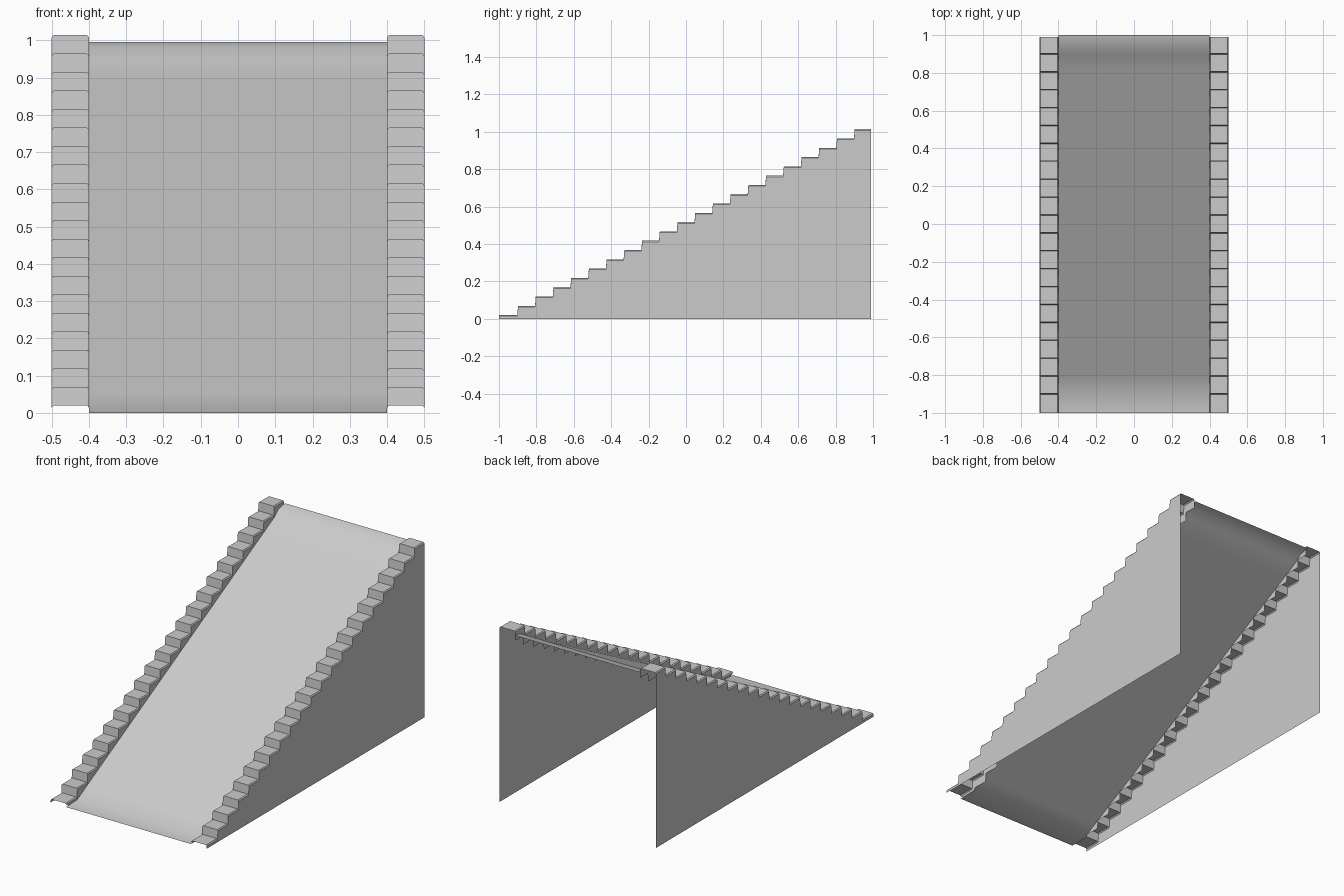
import bpy

if "Cube" in bpy.data.objects:
    bpy.data.objects.remove(bpy.data.objects["Cube"])

# One plain stone grey for the whole ramp
grey = bpy.data.materials.new("stone_grey")
grey.use_nodes = True
COLOR = (0.6, 0.6, 0.6, 1)
grey.diffuse_color = COLOR
grey.node_tree.nodes["Principled BSDF"].inputs["Base Color"].default_value = COLOR

STEPS = 20
RUN = 1.8 / (STEPS - 1)
RISE = 0.0497
LIP = 0.006


def loft(name, rows):
    """Join equally long rows of points into one open sheet."""
    n = len(rows[0])
    verts = [p for row in rows for p in row]
    faces = [(r * n + i, r * n + i + 1, (r + 1) * n + i + 1, (r + 1) * n + i)
             for r in range(len(rows) - 1) for i in range(n - 1)]
    mesh = bpy.data.meshes.new(name)
    mesh.from_pydata(verts, [], faces)
    mesh.materials.append(grey)
    obj = bpy.data.objects.new(name, mesh)
    bpy.context.collection.objects.link(obj)
    return obj


# Stepped side profile as (y, z)
stairs = [(-1, 0.02)]
for k in range(STEPS):
    y = -0.9 + k * RUN
    stairs += [(y - 0.002, 0.02 + k * RISE), (y + 0.002, 0.02 + (k + 1) * RISE)]
stairs.append((0.99, 0.02 + STEPS * RISE))


def row(x, drop=0, back=0):
    return [(x, min(y + back, 0.99), max(z - drop, 0)) for y, z in stairs]


# Ramp surface, easing flat at both ends
slope = [(-1, 0)] + [(-0.9 + k * RUN, 0.004 + k * RISE) for k in range(STEPS)]
slope += [(0.94, 0.982), (1, 0.995)]
ramp = loft("ramp_surface", [[(x, y, z) for y, z in slope] for x in (0.4, -0.4)])
for p in ramp.data.polygons:
    p.use_smooth = True

# Stepped border with a soft lip and inner skirt, plus outer wall, on each side
for side, s in (("left", 1), ("right", -1)):
    rows = [row(s * 0.5, LIP), row(s * 0.495), row(s * 0.405),
            row(s * 0.4, LIP), row(s * 0.4, 0.055, 0.02)]
    if s < 0:
        rows.reverse()
    loft(side + "_stepped_border", rows)
    wall = [[(s * 0.5, y, 0) for y, z in stairs], row(s * 0.5, LIP)]
    if s < 0:
        wall.reverse()
    loft(side + "_wall", wall)
